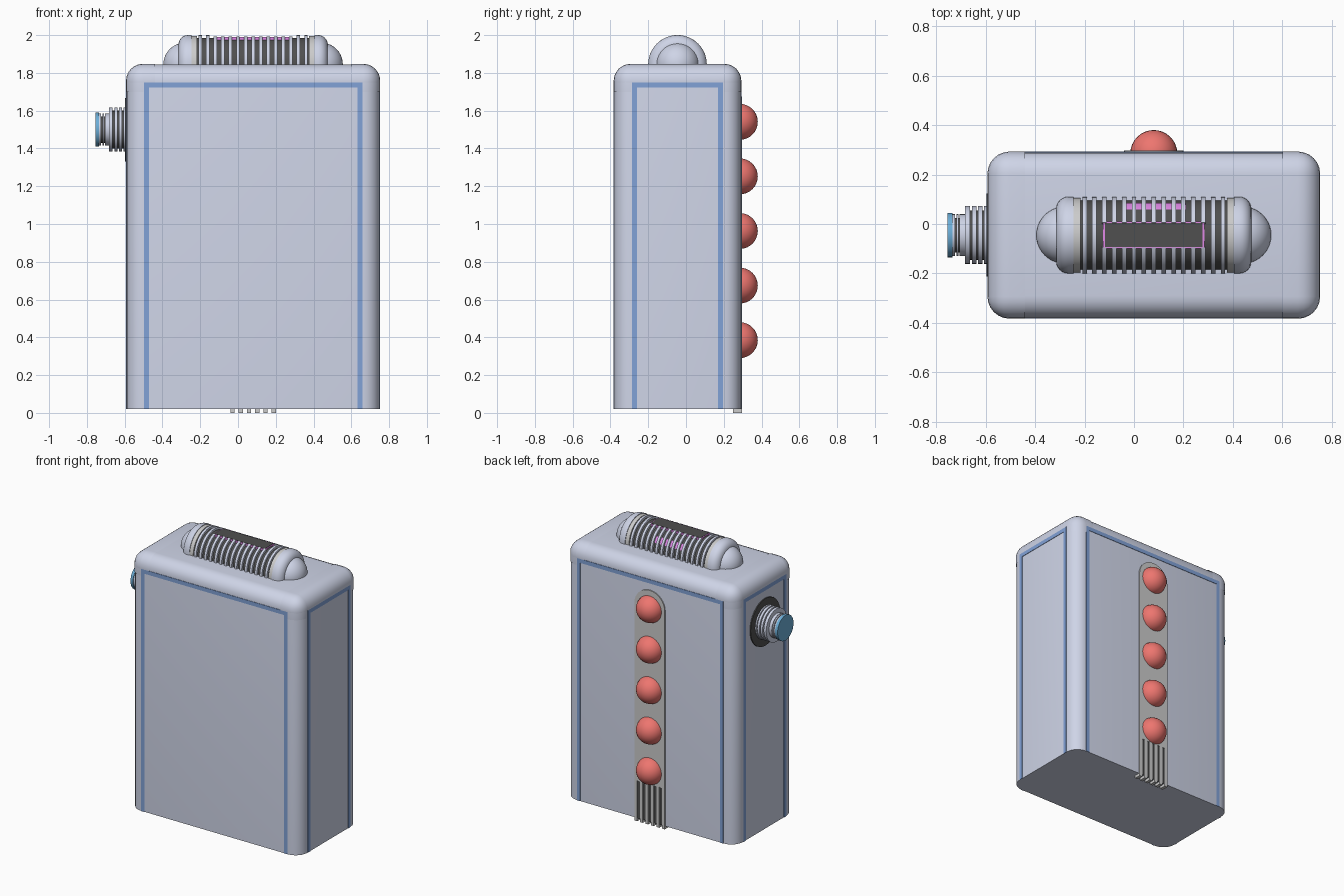
import bpy, bmesh
from math import sin, cos, pi, radians
from mathutils import Vector

if "Cube" in bpy.data.objects:
    bpy.data.objects.remove(bpy.data.objects["Cube"])

CX, CY = 0.08, -0.045          # body centre
HX, HY, TOP = 0.67, 0.335, 1.845


def mat(name, r, g, b):
    m = bpy.data.materials.new(name)
    m.diffuse_color = (r, g, b, 1)
    m.use_nodes = True
    m.node_tree.nodes["Principled BSDF"].inputs["Base Color"].default_value = m.diffuse_color
    return m


SHELL = mat("shell", 0.62, 0.66, 0.80)
BLUE = mat("trim_blue", 0.22, 0.36, 0.68)
DARK = mat("dark", 0.08, 0.08, 0.08)
RED = mat("red", 0.85, 0.18, 0.16)
PINK = mat("magenta", 0.75, 0.25, 0.8)
LENS = mat("end_blue", 0.15, 0.42, 0.68)
GREY = mat("grey", 0.6, 0.6, 0.6)


def finish(name, bm, m, smooth=True):
    bmesh.ops.recalc_face_normals(bm, faces=bm.faces)
    me = bpy.data.meshes.new(name)
    bm.to_mesh(me)
    bm.free()
    ob = bpy.data.objects.new(name, me)
    bpy.context.collection.objects.link(ob)
    me.materials.append(m)
    if smooth:
        bpy.ops.object.select_all(action='DESELECT')
        ob.select_set(True)
        bpy.context.view_layer.objects.active = ob
        bpy.ops.object.shade_smooth_by_angle(angle=radians(35))
    return ob


def add_box(bm, x0, x1, y0, y1, z0, z1):
    vs = bmesh.ops.create_cube(bm, size=1)["verts"]
    for v in vs:
        v.co = Vector(((x0 + x1) / 2 + v.co.x * (x1 - x0),
                       (y0 + y1) / 2 + v.co.y * (y1 - y0),
                       (z0 + z1) / 2 + v.co.z * (z1 - z0)))


def boxes(name, items, m):
    bm = bmesh.new()
    for b in items:
        add_box(bm, *b)
    return finish(name, bm, m, False)


def add_lathe(bm, prof, cy, cz, a0=0, a1=360, n=32, closed=False):
    """Sweep an (x, radius) profile around a line parallel to x."""
    rings = []
    for i in range(n + 1):
        a = radians(a0 + (a1 - a0) * i / n)
        rings.append([bm.verts.new((x, cy + r * cos(a), cz + r * sin(a))) for x, r in prof])
    k = len(prof)
    for p, q in zip(rings, rings[1:]):
        for j in range(k if closed else k - 1):
            l = (j + 1) % k
            bm.faces.new((p[j], q[j], q[l], p[l]))
    if closed and a1 - a0 < 360:
        bm.faces.new(rings[0])
        bm.faces.new(rings[-1])
    bmesh.ops.remove_doubles(bm, verts=bm.verts, dist=1e-5)
    bmesh.ops.dissolve_degenerate(bm, edges=bm.edges, dist=1e-6)


def body_mesh(grow=0.0):
    bm = bmesh.new()
    add_box(bm, CX - HX - grow, CX + HX + grow, CY - HY - grow, CY + HY + grow, 0.02, TOP + grow)
    edges = [e for e in bm.edges if max(v.co.z for v in e.verts) > 1]
    bmesh.ops.bevel(bm, geom=edges, offset=0.09, segments=6, profile=0.5, affect='EDGES')
    return bm


def keep(bm, co, no):
    bmesh.ops.bisect_plane(bm, geom=bm.verts[:] + bm.edges[:] + bm.faces[:],
                           plane_co=co, plane_no=no, clear_inner=True)


# Rounded case
finish("case_body", body_mesh(), SHELL)

# Thin overlapping end caps on the top, with short corner skirts
for sx, side in ((-1, "left"), (1, "right")):
    bm = body_mesh(0.003)
    keep(bm, (CX + sx * 0.52, 0, 0), (sx, 0, 0))
    keep(bm, (0, 0, 1.75), (0, 0, 1))
    finish("top_cap_" + side, bm, SHELL)
    for sy, end in ((-1, "front"), (1, "back")):
        bm = body_mesh(0.003)
        keep(bm, (CX + sx * 0.58, 0, 0), (sx, 0, 0))
        keep(bm, (0, CY + sy * 0.245, 0), (0, sy, 0))
        keep(bm, (0, 0, 1.70), (0, 0, 1))
        finish(f"corner_skirt_{side}_{end}", bm, SHELL)

# Blue trim frames on all four sides
W, T = 0.013, 0.003
trim = []
for s in (-1, 1):
    y, x = CY + s * HY, CX + s * HX
    for dx in (-0.565, 0.565):
        trim.append((CX + dx - W, CX + dx + W, y - T, y + T, 0.02, 1.75))
    trim.append((CX - 0.56, CX + 0.56, y - T, y + T, 1.722, 1.75))
    for dy in (-0.228, 0.228):
        trim.append((x - T, x + T, CY + dy - W, CY + dy + W, 0.02, 1.75))
    trim.append((x - T, x + T, CY - 0.22, CY + 0.22, 1.722, 1.75))
boxes("blue_trim", trim, BLUE)

# Top unit: dark core, side bands, rounded caps and end domes
bm = bmesh.new()
add_lathe(bm, [(CX - 0.33, 0.14), (CX + 0.33, 0.14)], CY, TOP, 0, 180)
finish("top_core", bm, DARK)
for s, side in ((-1, "left"), (1, "right")):
    bm = bmesh.new()
    add_lathe(bm, [(CX + s * d, r) for d, r in
                   ((0.297, 0.14), (0.297, 0.151), (0.325, 0.151))], CY, TOP, 0, 180)
    finish("top_band_" + side, bm, GREY)
    bm = bmesh.new()
    prof = [(0.325, 0.14), (0.325, 0.155)]
    prof += [(0.345 + 0.05 * sin(t * pi / 12), 0.105 + 0.05 * cos(t * pi / 12)) for t in range(7)]
    prof.append((0.395, 0.0))
    add_lathe(bm, [(CX + s * d, r) for d, r in prof], CY, TOP, 0, 180)
    finish("top_end_cap_" + side, bm, SHELL)
    bm = bmesh.new()
    dome = [(0.36 + 0.115 * sin(t * pi / 20), 0.115 * cos(t * pi / 20)) for t in range(11)]
    add_lathe(bm, [(CX + s * d, r) for d, r in dome], CY, TOP, 0, 180)
    finish("top_dome_" + side, bm, SHELL)

# Cooling fins, interrupted where the plate sits
bm = bmesh.new()
for i in range(-7, 8):
    x = CX + i * 0.04
    prof = [(x - 0.009, 0.135), (x - 0.009, 0.155), (x + 0.009, 0.155), (x + 0.009, 0.135)]
    spans = ((0, 71), (109, 180)) if abs(i) <= 5 else ((0, 180),)
    for a0, a1 in spans:
        add_lathe(bm, prof, CY, TOP, a0, a1, 16, True)
finish("top_fins", bm, SHELL)
boxes("top_plate_rim", [(CX - 0.205, CX + 0.205, CY - 0.055, CY + 0.055, 1.97, 1.989)], PINK)
boxes("top_plate", [(CX - 0.198, CX + 0.198, CY - 0.049, CY + 0.049, 1.97, 1.991)], DARK)
bm = bmesh.new()
add_lathe(bm, [(CX - 0.125, 0.143), (CX + 0.13, 0.143)], CY, TOP, 25, 43, 6)
finish("top_glow_strip", bm, PINK)

# Side connector: flange, stepped core, rings and blue end
CZ = 1.50
bm = bmesh.new()
add_lathe(bm, [(-0.58, 0.168), (-0.597, 0.168), (-0.597, 0.10), (-0.68, 0.10),
               (-0.68, 0.07), (-0.74, 0.07)], CY, CZ)
finish("connector_core", bm, DARK)
bm = bmesh.new()
for x0, x1, r in ((-0.684, -0.664, 0.117), (-0.655, -0.638, 0.117), (-0.630, -0.613, 0.117),
                  (-0.607, -0.597, 0.117), (-0.705, -0.684, 0.085), (-0.718, -0.710, 0.085),
                  (-0.735, -0.724, 0.085)):
    add_lathe(bm, [(x0, 0.06), (x0, r), (x1, r), (x1, 0.06)], CY, CZ, closed=True)
finish("connector_rings", bm, SHELL)
bm = bmesh.new()
add_lathe(bm, [(-0.735, 0.0), (-0.735, 0.09), (-0.755, 0.09), (-0.755, 0.0)], CY, CZ)
finish("connector_end", bm, LENS)

# Back strip with an arched top
BY = CY + HY
bm = bmesh.new()
outline = [(CX - 0.12, 0.29), (CX + 0.12, 0.29)]
outline += [(CX + 0.12 * cos(t * pi / 16), 1.555 + 0.12 * sin(t * pi / 16)) for t in range(17)]
f = bm.faces.new([bm.verts.new((x, BY - 0.02, z)) for x, z in outline])
ext = bmesh.ops.extrude_face_region(bm, geom=[f])["geom"]
bmesh.ops.translate(bm, vec=(0, 0.027, 0), verts=[v for v in ext if isinstance(v, bmesh.types.BMVert)])
finish("back_strip", bm, GREY)
boxes("back_groove_floor", [(CX - 0.118, CX + 0.118, BY - 0.02, BY + 0.001, 0.02, 0.29)], DARK)
boxes("back_ribs", [(CX - 0.12 + i * 0.0435, CX - 0.12 + i * 0.0435 + 0.0225,
                     BY - 0.04, BY + 0.007, 0.0, 0.29) for i in range(6)], GREY)

# Row of red domes
for i in range(5):
    bm = bmesh.new()
    bmesh.ops.create_uvsphere(bm, u_segments=32, v_segments=16, radius=0.095)
    bmesh.ops.translate(bm, vec=(CX, 0.285, 0.385 + i * 0.289), verts=bm.verts)
    keep(bm, (0, BY - 0.02, 0), (0, 1, 0))
    finish(f"red_dome_{i + 1}", bm, RED)
